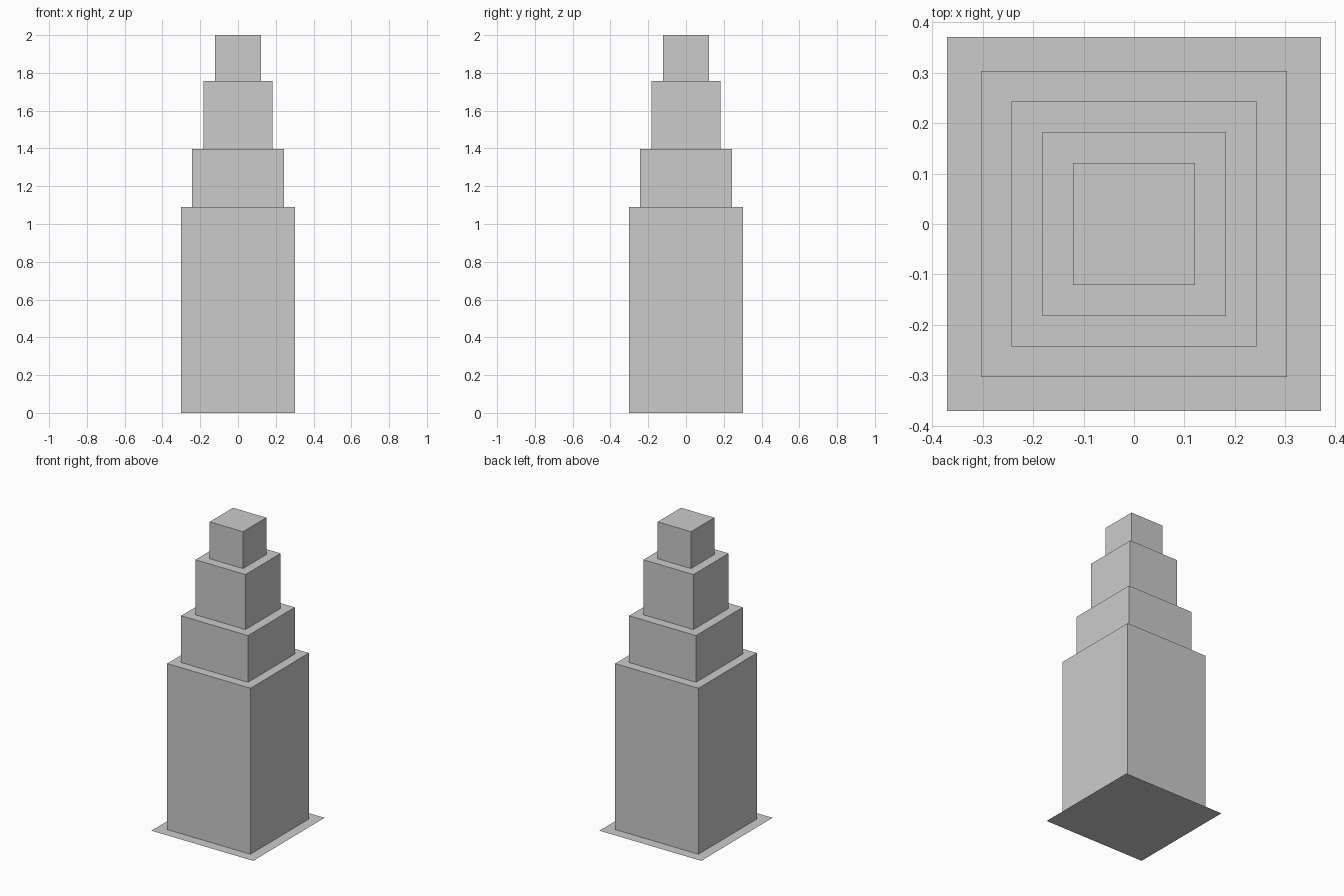
import bpy
import bmesh

cube = bpy.data.objects.get("Cube")
if cube:
    bpy.data.objects.remove(cube, do_unlink=True)

grey = bpy.data.materials.new("stone_grey")
grey.use_nodes = True
colour = (0.6, 0.6, 0.6, 1)
grey.diffuse_color = colour
grey.node_tree.nodes["Principled BSDF"].inputs["Base Color"].default_value = colour


def add_object(name, bm):
    mesh = bpy.data.meshes.new(name)
    bm.to_mesh(mesh)
    bm.free()
    mesh.materials.append(grey)
    obj = bpy.data.objects.new(name, mesh)
    bpy.context.collection.objects.link(obj)
    return obj


def add_tier(name, half, bottom, top):
    """Square block without its hidden underside."""
    bm = bmesh.new()
    bmesh.ops.create_cube(bm, size=1)
    for v in bm.verts:
        v.co.x *= 2 * half
        v.co.y *= 2 * half
        v.co.z = top if v.co.z > 0 else bottom
    bm.normal_update()
    under = [f for f in bm.faces if f.normal.z < -0.5]
    bmesh.ops.delete(bm, geom=under, context='FACES_ONLY')
    return add_object(name, bm)


# Paper-thin ground slab
bm = bmesh.new()
bmesh.ops.create_grid(bm, x_segments=1, y_segments=1, size=0.37)
add_object("ground_slab", bm)

# Stepped tower, each block standing on the one below
tiers = [
    ("main_block", 0.303, 1.09),
    ("lower_setback", 0.243, 1.397),
    ("upper_setback", 0.182, 1.758),
    ("crown_block", 0.121, 2.0),
]
bottom = 0.0
for name, half, top in tiers:
    add_tier(name, half, bottom, top)
    bottom = top
